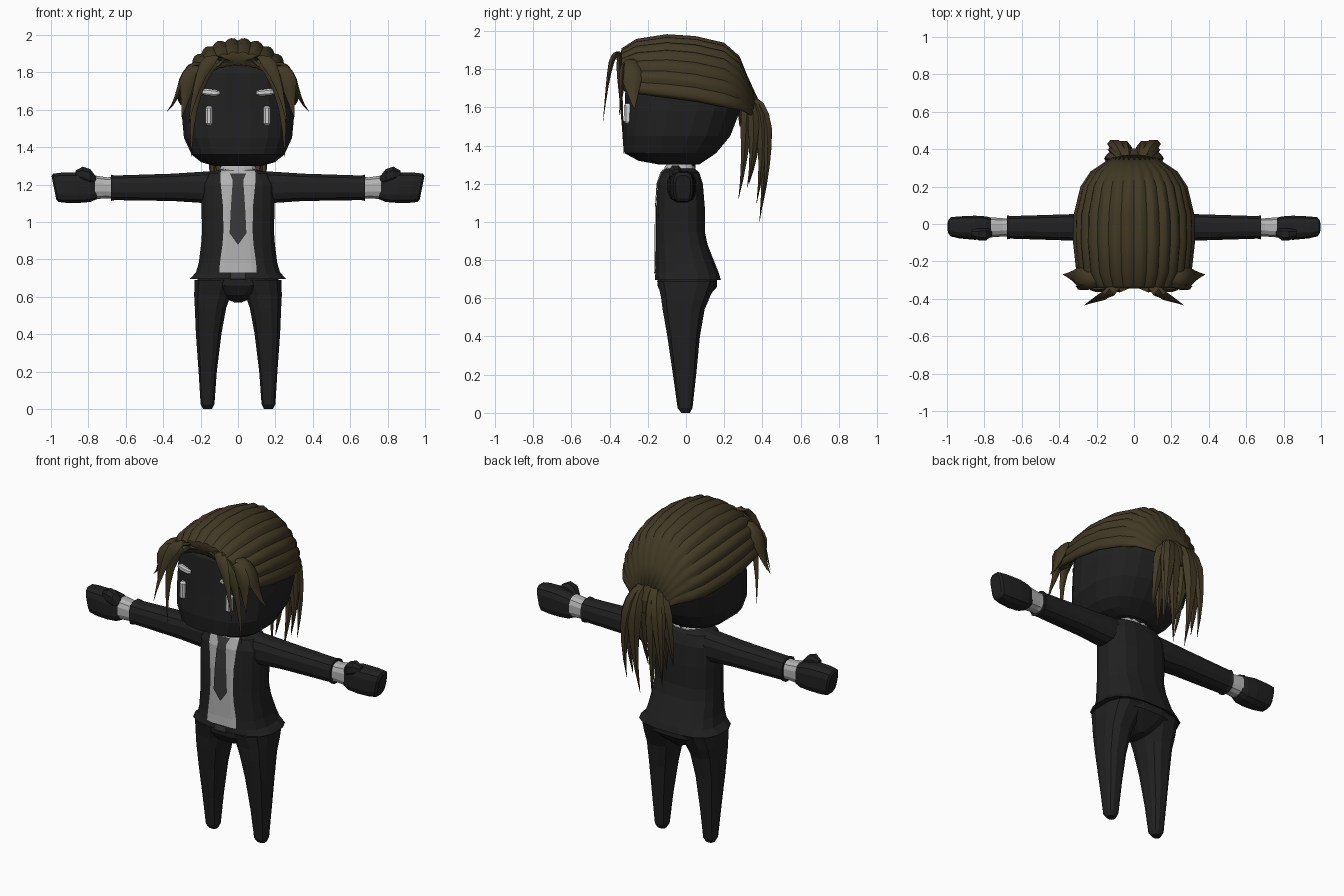
import bpy, bmesh, math
from mathutils import Vector
from mathutils.geometry import interpolate_bezier
from mathutils.bvhtree import BVHTree

cube = bpy.data.objects.get("Cube")
if cube:
    bpy.data.objects.remove(cube)


def material(name, r, g, b):
    m = bpy.data.materials.new(name)
    m.use_nodes = True
    m.diffuse_color = (r, g, b, 1)
    bsdf = m.node_tree.nodes["Principled BSDF"]
    bsdf.inputs["Base Color"].default_value = (r, g, b, 1)
    bsdf.inputs["Roughness"].default_value = 0.8
    return m


black = material("suit black", .015, .015, .015)
brown = material("hair brown", .054, .041, .018)
white = material("shirt grey", .45, .45, .45)
pale = material("face mark white", .65, .65, .65)
grey = material("tie grey", .04, .04, .04)


def build(name, verts, faces, mat, mirror=False, smooth=None):
    me = bpy.data.meshes.new(name)
    me.from_pydata(verts, [], faces)
    bm = bmesh.new()
    bm.from_mesh(me)
    bmesh.ops.recalc_face_normals(bm, faces=bm.faces)
    bm.to_mesh(me)
    bm.free()
    me.materials.append(mat)
    if smooth:
        me.shade_smooth()
        me.set_sharp_from_angle(angle=math.radians(smooth))
    ob = bpy.data.objects.new(name, me)
    bpy.context.collection.objects.link(ob)
    if mirror:
        mod = ob.modifiers.new("Mirror", "MIRROR")
        mod.use_mirror_merge = False
    return ob


def skin(rings, n):
    """Quads between successive rings, with both ends closed."""
    verts = [v for ring in rings for v in ring]
    faces = [(k * n + i, k * n + (i + 1) % n, (k + 1) * n + (i + 1) % n, (k + 1) * n + i)
             for k in range(len(rings) - 1) for i in range(n)]
    faces += [tuple(range(n)), tuple(range(len(verts) - n, len(verts)))]
    return verts, faces


def power(v, p):
    return math.copysign(abs(v) ** (2 / p), v)


def loft(name, rings, mat, axis="z", n=16, p=2.6, mirror=False):
    """Rings are (position, centre, radius, low, high) across the axis."""
    out = []
    for t, c, r, lo, hi in rings:
        ring = []
        for i in range(n):
            a = 2 * math.pi * (i + .5) / n
            u = c + r * power(math.cos(a), p)
            v = (lo + hi) / 2 + (hi - lo) / 2 * power(math.sin(a), p)
            ring.append(Vector((u, v, t)) if axis == "z" else Vector((t, u, v)))
        out.append(ring)
    return build(name, *skin(out, n), mat, mirror)


def plate(name, rows, target, mat, lift, cols=8):
    """Thin panel laid on the front of target; rows are (z, half width)."""
    me = target.data
    tree = BVHTree.FromPolygons([v.co for v in me.vertices], [f.vertices[:] for f in me.polygons])
    dense = []
    for (z0, w0), (z1, w1) in zip(rows, rows[1:]):
        dense += [(z0 + (z1 - z0) * k / 4, w0 + (w1 - w0) * k / 4) for k in range(4)]
    dense.append(rows[-1])
    verts = []
    for z, w in dense:
        for i in range(cols + 1):
            x = w * (2 * i / cols - 1)
            hit = tree.ray_cast(Vector((x, -1, z)), Vector((0, 1, 0)))[0]
            verts.append(Vector((x, (hit.y if hit else -.15) - lift, z)))
    s = cols + 1
    faces = [(k * s + i, k * s + i + 1, (k + 1) * s + i + 1, (k + 1) * s + i)
             for k in range(len(dense) - 1) for i in range(cols)]
    return build(name, verts, faces, mat)


def strand(name, pts, width, flat=.45, side=(1, 0, 0), root=.55):
    """Pointed lock of hair along a bezier path, mirrored to both sides."""
    path = interpolate_bezier(*[Vector(p) for p in pts], 9)
    rings = []
    for k, c in enumerate(path):
        t = k / (len(path) - 1)
        d = (path[min(k + 1, 8)] - path[max(k - 1, 0)]).normalized()
        nrm = d.cross(Vector(side)).normalized()
        wide = nrm.cross(d).normalized()
        w = width * (root + (1 - root) * min(t / .45, 1)) * min(1, (1.01 - t) / .5)
        rings.append([c + wide * w * math.cos(a) + nrm * w * flat * math.sin(a)
                      for a in [math.pi * i / 3 for i in range(6)]])
    return build(name, *skin(rings, 6), brown, True, 40)


# Head and face
loft("head", [(1.30, 0, .13, -.14, .07), (1.32, 0, .2, -.25, .1), (1.36, 0, .25, -.325, .16),
              (1.45, 0, .292, -.335, .235), (1.58, 0, .304, -.325, .285), (1.70, 0, .3, -.32, .3),
              (1.80, 0, .27, -.315, .26), (1.88, 0, .2, -.26, .2)], black, n=20)
loft("eyes", [(1.515, .155, .012, -.315, -.29), (1.525, .155, .019, -.328, -.28),
              (1.61, .155, .019, -.326, -.28), (1.62, .155, .012, -.315, -.29)],
     pale, n=8, mirror=True)
loft("eyebrows", [(.1, -.305, .012, 1.68, 1.70), (.12, -.304, .018, 1.672, 1.708),
                  (.17, -.296, .018, 1.675, 1.715), (.2, -.283, .014, 1.685, 1.705)],
     pale, axis="x", n=8, mirror=True)

# Neck, shirt collar and jacket
loft("neck", [(1.2, 0, .08, -.09, .05), (1.34, 0, .08, -.09, .05)], black, n=10)
loft("collar", [(1.24, 0, .11, -.125, .06), (1.285, 0, .1, -.115, .05), (1.31, 0, .085, -.1, .04)],
     white, n=12)
jacket = loft("jacket", [
    (.71, 0, .2, -.15, .15), (.695, 0, .262, -.165, .185), (.73, 0, .228, -.163, .175),
    (.78, 0, .213, -.16, .155), (.88, 0, .2, -.16, .115), (.95, 0, .195, -.16, .1),
    (1.08, 0, .198, -.158, .1), (1.2, 0, .198, -.15, .09), (1.26, 0, .165, -.13, .07),
    (1.28, 0, .1, -.11, .045)], black, p=2.8)
plate("shirt_front", [(1.275, .09), (1.26, .095), (1.2, .092), (1.08, .08), (.95, .078), (.88, .083),
                      (.78, .097), (.73, .1)], jacket, white, .006)
plate("tie", [(1.26, .045), (1.225, .028), (1.08, .038), (.94, .045), (.88, .002)], jacket, grey, .013)
plate("belt_buckle", [(.73, .04), (.7, .04), (.685, .04)], jacket, grey, .013)

# Trousers
loft("hips", [(.57, 0, .02, -.04, .08), (.61, 0, .12, -.12, .12), (.66, 0, .225, -.15, .165),
              (.73, 0, .215, -.155, .165)], black)
loft("legs", [(0, .163, .025, -.025, .02), (.025, .163, .038, -.045, .035), (.2, .162, .05, -.07, .055),
              (.4, .157, .07, -.1, .075), (.54, .147, .086, -.125, .1), (.61, .137, .1, -.135, .13),
              (.69, .12, .115, -.155, .165)], black, n=12, mirror=True)

# Arms, cuffs and mitten hands
loft("sleeves", [(.1, -.025, .08, 1.1, 1.275), (.2, -.02, .076, 1.1, 1.27), (.35, -.018, .072, 1.11, 1.26),
                 (.66, -.018, .062, 1.115, 1.25), (.68, -.018, .066, 1.11, 1.255)],
     black, axis="x", n=12, mirror=True)
loft("cuffs", [(.66, -.018, .05, 1.12, 1.245), (.7, -.018, .05, 1.125, 1.24),
               (.765, -.018, .055, 1.12, 1.25)], white, axis="x", n=12, mirror=True)
hands = loft("hands", [(.755, -.018, .05, 1.12, 1.24), (.79, -.02, .062, 1.105, 1.255),
                       (.85, -.02, .066, 1.1, 1.265), (.93, -.018, .06, 1.1, 1.265),
                       (.975, -.015, .052, 1.105, 1.26), (.985, -.015, .04, 1.12, 1.245)],
             black, axis="x", n=12, p=3.2, mirror=True)
for v in hands.data.vertices:
    if v.co.x > .9:
        v.co.x += (v.co.z - 1.185) * .2
loft("thumbs", [(.76, -.045, .02, 1.2, 1.245), (.79, -.055, .034, 1.2, 1.285),
                (.83, -.055, .034, 1.215, 1.298), (.87, -.05, .018, 1.235, 1.275)],
     black, axis="x", n=8, mirror=True)

# Hair cap: arches from front to back with grooves between the locks
arches = [(-.345, .19, 1.74, 1.84), (-.338, .265, 1.69, 1.91), (-.26, .31, 1.67, 1.96),
          (-.1, .328, 1.65, 1.985), (.05, .325, 1.63, 1.975), (.2, .288, 1.60, 1.94),
          (.28, .235, 1.585, 1.87), (.32, .175, 1.57, 1.77), (.37, .1, 1.54, 1.66)]
locks, per = 14, 4
count = locks * per + 1
verts = []
for y, w, zb, zt in arches:
    for i in range(count):
        a = math.pi * i / (count - 1)
        s = 1 - .045 * (1 - abs(math.sin(a * locks)))
        verts.append(Vector((w * s * math.cos(a), y, zb + (zt - zb) * s * math.sin(a))))
faces = [(k * count + i, k * count + i + 1, (k + 1) * count + i + 1, (k + 1) * count + i)
         for k in range(len(arches) - 1) for i in range(count - 1)]
cap = build("hair_cap", verts, faces, brown, smooth=30)
rim = cap.modifiers.new("Rim", "SOLIDIFY")
rim.thickness = .02

# Fringe locks
strand("fringe_long", [(.03, -.33, 1.85), (.17, -.37, 1.91), (.25, -.34, 1.75), (.25, -.325, 1.35)], .036)
strand("fringe_front", [(.08, -.31, 1.84), (.13, -.39, 1.95), (.21, -.4, 1.83), (.265, -.435, 1.52)], .036)
strand("fringe_side", [(.2, -.29, 1.84), (.3, -.29, 1.86), (.29, -.28, 1.68), (.38, -.27, 1.59)],
       .055, side=(0, 1, 0))
strand("fringe_temple", [(.2, -.32, 1.82), (.28, -.34, 1.83), (.27, -.33, 1.7), (.3, -.35, 1.56)], .045)

# Ponytail locks, fanned from a knot at the back
ponytail = [((.04, .385, 1.0), .05), ((.1, .37, 1.1), .05), ((.14, .32, 1.18), .045),
            ((.06, .275, 1.12), .045), ((.02, .33, 1.2), .05), ((.12, .4, 1.08), .04)]
for tip, width in ponytail:
    x, y, z = tip
    strand("ponytail_lock", [(.03, .32, 1.63), (.05 + x * .3, y + .04, 1.68),
                             (.05 + x * .7, y + .05, 1.38), tip], width, flat=.75)
loft("ponytail_knot", [(1.5, 0, .06, .28, .4), (1.58, 0, .085, .27, .405),
                       (1.66, 0, .07, .26, .37)], brown, n=10)
